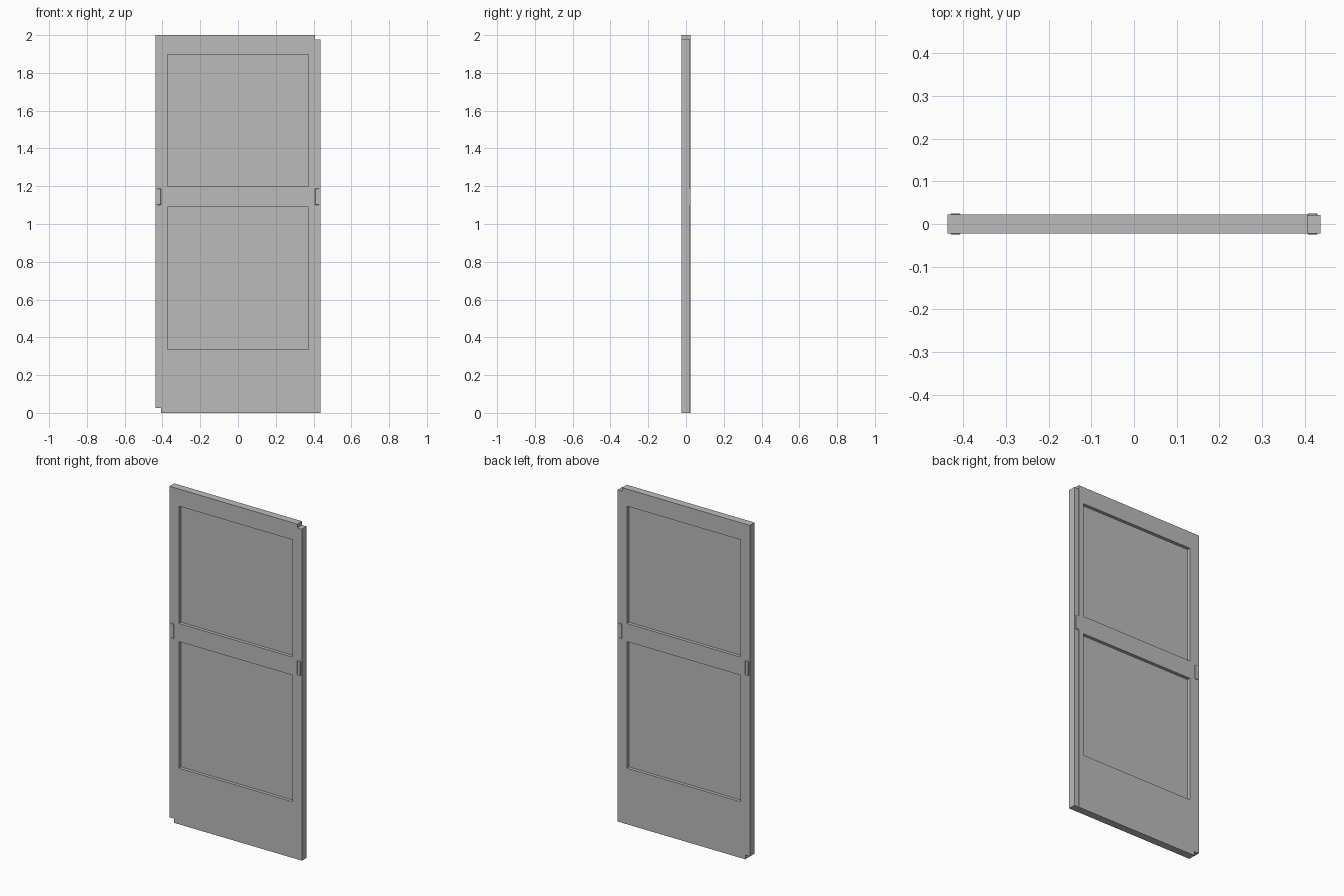
import bpy
import bmesh
from mathutils import Matrix, Vector

old = bpy.data.objects.get("Cube")
if old:
    bpy.data.objects.remove(old, do_unlink=True)

# One plain grey for the whole door
grey = bpy.data.materials.new("grey")
grey.use_nodes = True
colour = (0.5, 0.5, 0.5, 1)
grey.diffuse_color = colour
grey.node_tree.nodes["Principled BSDF"].inputs["Base Color"].default_value = colour

HALF_W = 0.437        # half the door width
HALF_T = 0.0225       # half the frame thickness
STILE_IN = 0.374      # inner edge of the stiles
TONGUE = 0.407        # where the offset edge strips begin


def box(name, x, y, z):
    """Box from (low, high) spans on each axis."""
    lo, hi = (Vector(p) for p in zip(x, y, z))
    bm = bmesh.new()
    bmesh.ops.create_cube(bm, size=1, matrix=Matrix.Translation((lo + hi) / 2)
                          @ Matrix.Diagonal((*(hi - lo), 1)))
    mesh = bpy.data.meshes.new(name)
    bm.to_mesh(mesh)
    bm.free()
    mesh.materials.append(grey)
    obj = bpy.data.objects.new(name, mesh)
    bpy.context.collection.objects.link(obj)
    return obj


depth = (-HALF_T, HALF_T)

# Stiles and their edge strips, shifted up on one side and down on the other
box("right_stile", (-TONGUE, -STILE_IN), depth, (0, 2))
box("left_stile", (STILE_IN, TONGUE), depth, (0, 2))
box("right_edge_strip", (-HALF_W, -TONGUE), depth, (0.025, 2))
box("left_edge_strip", (TONGUE, HALF_W), (-HALF_T, HALF_T - 0.001), (0, 1.978))

# Rails between the stiles
inner = (-STILE_IN, STILE_IN)
for name, span in {"bottom_rail": (0, 0.335), "middle_rail": (1.09, 1.198),
                   "top_rail": (1.898, 2)}.items():
    box(name, inner, depth, span)

# Thin panels set in the middle of the frame
box("lower_panel", inner, (-0.003, 0.003), (0.335, 1.09))
box("upper_panel", inner, (-0.003, 0.003), (1.198, 1.898))

# Low finger plates on both faces of both stiles, with chamfered rims
for side, sx in (("right", -1), ("left", 1)):
    x = sorted((sx * 0.407, sx * 0.430))
    plate = box(side + "_finger_plate", x, (-0.025, 0.025), (1.1, 1.187))
    chamfer = plate.modifiers.new("chamfer", "BEVEL")
    chamfer.width = 0.002
    chamfer.segments = 1
